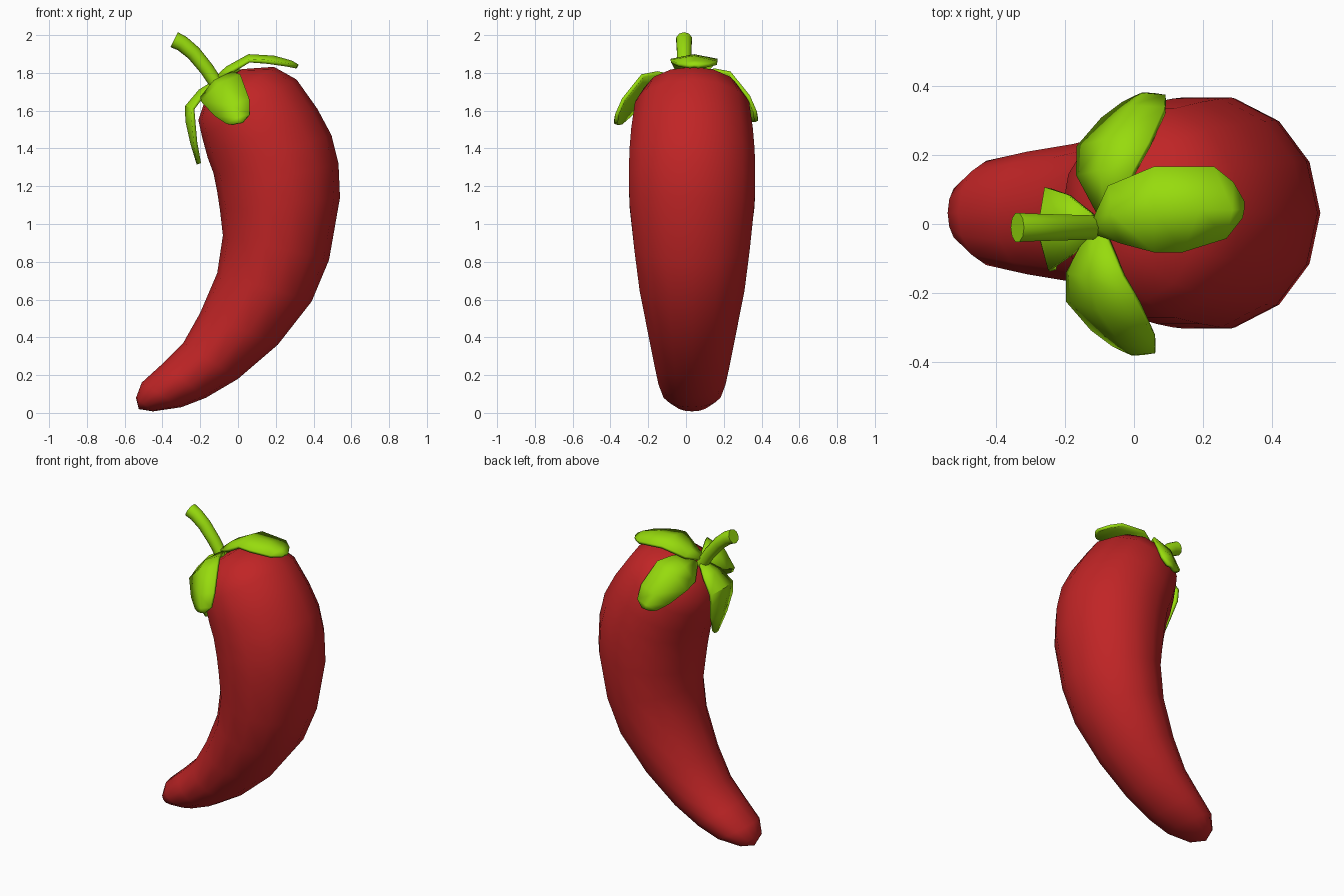
import bpy, bmesh, math
from mathutils import Vector

if "Cube" in bpy.data.objects:
    bpy.data.objects.remove(bpy.data.objects["Cube"])


def material(name, rgb):
    m = bpy.data.materials.new(name)
    m.diffuse_color = (*rgb, 1)
    m.use_nodes = True
    m.node_tree.nodes["Principled BSDF"].inputs["Base Color"].default_value = m.diffuse_color
    return m


RED = material("pepper red", (0.53, 0.018, 0.019))
GREEN = material("leaf green", (0.31, 0.71, 0.004))


def finish(bm, name, mat, angle):
    bmesh.ops.recalc_face_normals(bm, faces=bm.faces)
    me = bpy.data.meshes.new(name)
    bm.to_mesh(me)
    bm.free()
    me.materials.append(mat)
    ob = bpy.data.objects.new(name, me)
    bpy.context.collection.objects.link(ob)
    bpy.ops.object.select_all(action='DESELECT')
    ob.select_set(True)
    bpy.context.view_layer.objects.active = ob
    bpy.ops.object.shade_smooth_by_angle(angle=math.radians(angle))
    return ob


def skin(rings, poles, name, mat, angle, sides):
    """Loft elliptical rings (centre, half axis, y half width) closed at two poles."""
    bm = bmesh.new()
    loops = []
    for c, axis, yh in rings:
        loops.append([bm.verts.new(c + axis * math.cos(a) + Vector((0, yh * math.sin(a), 0)))
                      for a in (2 * math.pi * i / sides for i in range(sides))])
    for a, b in zip(loops, loops[1:]):
        for i in range(sides):
            j = (i + 1) % sides
            bm.faces.new((a[i], a[j], b[j], b[i]))
    for loop, p in ((loops[0], poles[0]), (loops[-1], poles[1])):
        v = bm.verts.new(p)
        for i in range(sides):
            bm.faces.new((loop[i], loop[(i + 1) % sides], v))
    return finish(bm, name, mat, angle)


# Pepper body: inner edge x z, outer edge x z, half width in y
SECTIONS = [
    (-0.17, 1.67, 0.02, 1.82, 0.14), (-0.21, 1.55, 0.19, 1.832, 0.26),
    (-0.19, 1.46, 0.31, 1.765, 0.31), (-0.16, 1.35, 0.42, 1.61, 0.33),
    (-0.13, 1.27, 0.495, 1.47, 0.34), (-0.11, 1.17, 0.532, 1.32, 0.343),
    (-0.095, 1.07, 0.54, 1.14, 0.34), (-0.08, 0.94, 0.482, 0.81, 0.313),
    (-0.11, 0.74, 0.39, 0.59, 0.285), (-0.20, 0.53, 0.21, 0.36, 0.24),
    (-0.29, 0.37, 0.00, 0.18, 0.205), (-0.40, 0.26, -0.17, 0.08, 0.182),
    (-0.51, 0.16, -0.30, 0.03, 0.155), (-0.54, 0.08, -0.45, 0.008, 0.09)]
rings = []
for lx, lz, rx, rz, yh in SECTIONS:
    c = Vector(((lx + rx) / 2, 0.032, (lz + rz) / 2))
    rings.append((c, Vector((rx - lx, 0, rz - lz)) / 2, yh))
skin(rings, ((-0.085, 0.01, 1.755), (-0.525, 0.04, 0.02)), "pepper_body", RED, 60, 14)

# Stem: bent tube
PATH = [(-0.10, 1.72), (-0.165, 1.82), (-0.235, 1.905), (-0.295, 1.955), (-0.338, 1.976)]
pts = [Vector((x, -0.01, z)) for x, z in PATH]
rings = []
for i, p in enumerate(pts):
    t = (pts[min(i + 1, 4)] - pts[max(i - 1, 0)]).normalized()
    r = 0.036 + 0.002 * i
    rings.append((p, Vector((t.z, 0, -t.x)) * r, r))
skin(rings, (pts[0], pts[-1]), "stem", GREEN, 50, 10)

CENTRE = Vector((0.1, 0.02, 1.45))


def leaf(name, rows, bulge, mirror=False):
    """Rows of left and right edge points, with a ridge lifted away from the body."""
    bm = bmesh.new()
    strips = []
    for row in rows:
        l, r = Vector(row[:3]), Vector(row[3:])
        m = (l + r) / 2
        m += (m - CENTRE).normalized() * bulge * (r - l).length
        trio = [l, m, r]
        if mirror:
            trio = [Vector((p.x + 0.03, -p.y, p.z + 0.015)) for p in trio]
        strips.append([bm.verts.new(p) for p in trio])
    for a, b in zip(strips, strips[1:]):
        for i in (0, 1):
            bm.faces.new((a[i], a[i + 1], b[i + 1], b[i]))
    # thicken outward/inward evenly
    ob = finish(bm, name, GREEN, 40)
    mod = ob.modifiers.new("thickness", 'SOLIDIFY')
    mod.thickness = 0.02
    mod.offset = 0
    return ob


# Calyx leaves: two side leaves share one shape, then the outer and inner leaf
SIDE = [(-0.13, -0.03, 1.73, -0.08, -0.03, 1.775),
        (-0.19, -0.14, 1.67, -0.03, -0.15, 1.80),
        (-0.19, -0.22, 1.645, 0.015, -0.23, 1.785),
        (-0.12, -0.30, 1.57, 0.06, -0.33, 1.66),
        (-0.06, -0.345, 1.53, 0.062, -0.365, 1.58),
        (-0.03, -0.36, 1.525, 0.025, -0.37, 1.535)]
leaf("calyx_leaf_front", SIDE, 0.12)
leaf("calyx_leaf_back", SIDE, 0.12, mirror=True)

OUTER = [(-0.11, 0.02, 1.775, -0.10, -0.03, 1.775),
         (-0.07, 0.11, 1.81, -0.03, -0.055, 1.81),
         (0.06, 0.165, 1.865, 0.06, -0.08, 1.865),
         (0.23, 0.165, 1.852, 0.14, -0.08, 1.86),
         (0.285, 0.12, 1.84, 0.265, -0.04, 1.842),
         (0.315, 0.065, 1.832, 0.31, 0.02, 1.832)]
leaf("calyx_leaf_outer", OUTER, 0.10)

INNER = [(-0.12, -0.03, 1.745, -0.12, 0.03, 1.745),
         (-0.18, -0.09, 1.69, -0.19, 0.085, 1.69),
         (-0.24, -0.13, 1.61, -0.25, 0.105, 1.61),
         (-0.235, -0.135, 1.54, -0.25, 0.095, 1.54),
         (-0.225, -0.09, 1.43, -0.225, 0.06, 1.43),
         (-0.205, -0.03, 1.32, -0.205, 0.01, 1.32)]
leaf("calyx_leaf_inner", INNER, 0.12)
